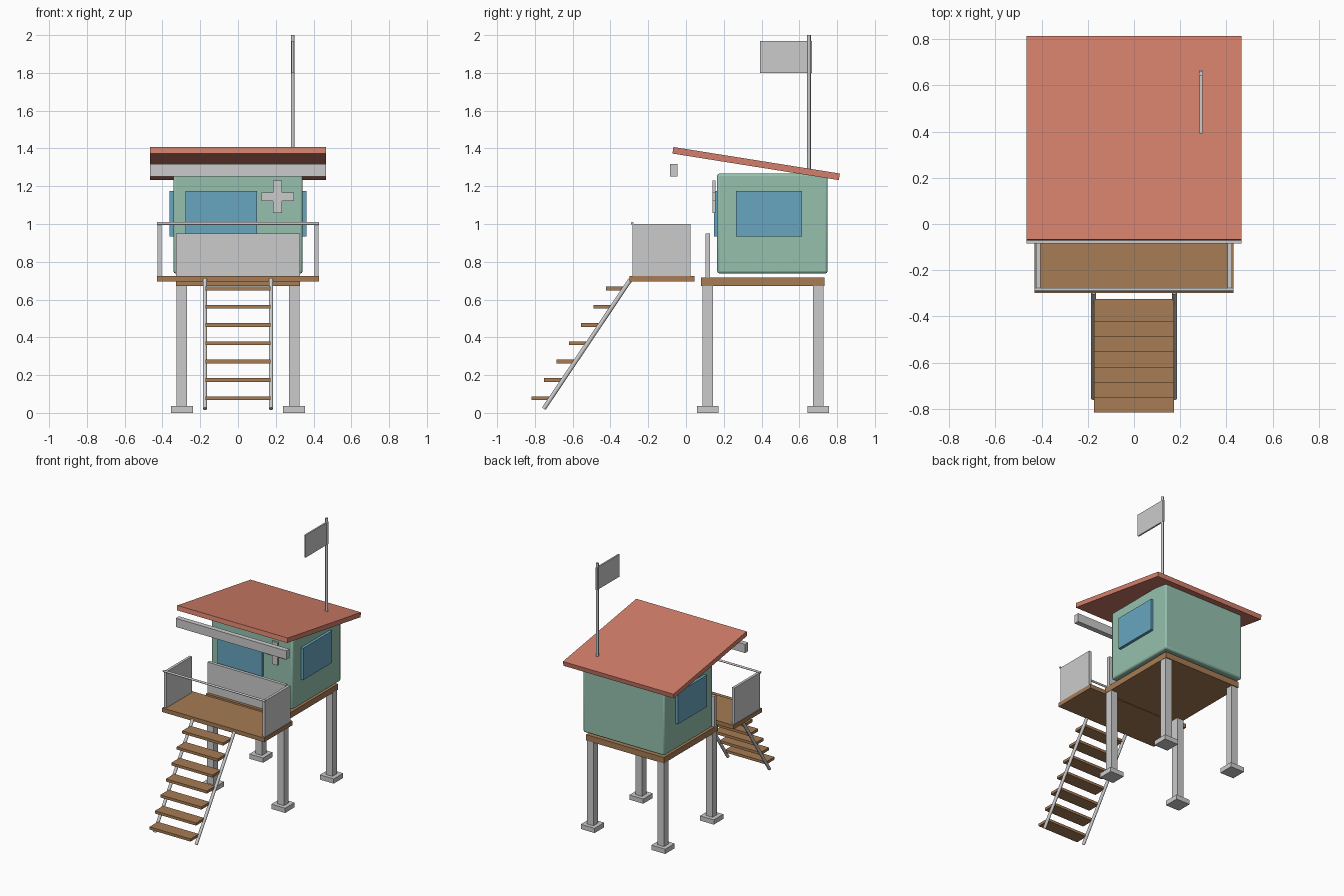
import bpy, bmesh, math
from mathutils import Vector

if "Cube" in bpy.data.objects:
    bpy.data.objects.remove(bpy.data.objects["Cube"])


def material(name, rgb):
    m = bpy.data.materials.new(name)
    m.diffuse_color = (*rgb, 1)
    m.use_nodes = True
    m.node_tree.nodes["Principled BSDF"].inputs["Base Color"].default_value = m.diffuse_color
    return m


ROOF = material("roof_red", (0.65, 0.21, 0.145))
WALL = material("wall_green", (0.30, 0.53, 0.42))
GLASS = material("window_blue", (0.14, 0.38, 0.53))
WOOD = material("wood", (0.38, 0.20, 0.09))


def finish(name, bm, mat=None):
    bmesh.ops.recalc_face_normals(bm, faces=bm.faces[:])
    me = bpy.data.meshes.new(name)
    bm.to_mesh(me)
    bm.free()
    ob = bpy.data.objects.new(name, me)
    bpy.context.collection.objects.link(ob)
    if mat:
        me.materials.append(mat)
    return ob


def box(name, x, y, z, mat=None):
    """Box from (min, max) pairs, with its origin at the centre."""
    bm = bmesh.new()
    bmesh.ops.create_cube(bm, size=1)
    bmesh.ops.scale(bm, vec=(x[1] - x[0], y[1] - y[0], z[1] - z[0]), verts=bm.verts)
    ob = finish(name, bm, mat)
    ob.location = (sum(x) / 2, sum(y) / 2, sum(z) / 2)
    return ob


def smooth(ob, angle=35):
    bpy.ops.object.select_all(action='DESELECT')
    ob.select_set(True)
    bpy.context.view_layer.objects.active = ob
    bpy.ops.object.shade_smooth_by_angle(angle=math.radians(angle))


def rod(name, a, b, r):
    """Round bar between two points."""
    a, b = Vector(a), Vector(b)
    bm = bmesh.new()
    bmesh.ops.create_cone(bm, cap_ends=True, segments=16, radius1=r, radius2=r,
                          depth=(b - a).length)
    ob = finish(name, bm)
    ob.location = (a + b) / 2
    ob.rotation_euler = (b - a).to_track_quat('Z', 'Y').to_euler()
    smooth(ob)
    return ob


# Stilts with foot pads
for s, side in ((-1, "left"), (1, "right")):
    for y, end in ((0.116, "front"), (0.70, "back")):
        x = s * 0.297
        box(f"{end}_{side}_leg", (x - 0.0275, x + 0.0275), (y - 0.0275, y + 0.0275), (0.03, 0.68))
        box(f"{end}_{side}_foot", (x - 0.058, x + 0.058), (y - 0.057, y + 0.057), (0, 0.036))

# Cabin floor and cabin
box("cabin_floor", (-0.327, 0.327), (0.08, 0.734), (0.672, 0.717), WOOD)
cabin = box("cabin", (-0.342, 0.342), (0.165, 0.75), (0.738, 1.267), WALL)
bev = cabin.modifiers.new("soft_edges", 'BEVEL')
bev.width, bev.segments = 0.012, 2
smooth(cabin)

# Windows
box("front_window", (-0.277, 0.10), (0.147, 0.172), (0.934, 1.176), GLASS)
for s, side in ((-1, "left"), (1, "right")):
    x = sorted((s * 0.335, s * 0.363))
    box(f"{side}_window", x, (0.266, 0.614), (0.934, 1.176), GLASS)

# Rescue cross, extruded from its outline
w, h = 0.0235, 0.086
outline = []
for i in range(4):
    a = i * math.pi / 2
    for u, v in ((h, -w), (h, w), (w, w)):
        outline.append((u * math.cos(a) - v * math.sin(a), u * math.sin(a) + v * math.cos(a)))
bm = bmesh.new()
face = bm.faces.new([bm.verts.new((0.21 + u, 0.140, 1.144 + v)) for u, v in outline])
ext = bmesh.ops.extrude_face_region(bm, geom=[face])
bmesh.ops.translate(bm, vec=(0, 0.016, 0),
                    verts=[g for g in ext["geom"] if isinstance(g, bmesh.types.BMVert)])
finish("rescue_cross", bm)

# Sloping roof and sign board under its front edge
roof = box("roof", (-0.465, 0.465), (-0.0745, 0.8175), (1.3025, 1.3375), ROOF)
roof.rotation_euler.x = math.radians(-9.06)
box("sign_board", (-0.465, 0.465), (-0.084, -0.046), (1.251, 1.317))

# Porch deck, side panels, rail and front panel
box("porch_deck", (-0.43, 0.43), (-0.298, 0.044), (0.695, 0.726), WOOD)
for s, side in ((-1, "left"), (1, "right")):
    x = sorted((s * 0.405, s * 0.425))
    box(f"porch_{side}_panel", x, (-0.282, 0.025), (0.72, 1.001))
rod("porch_rail", (-0.43, -0.284, 1.003), (0.43, -0.284, 1.003), 0.0075)
box("front_panel", (-0.327, 0.327), (0.102, 0.126), (0.712, 0.949))

# Stairs
for s, side in ((-1, "left"), (1, "right")):
    rod(f"stair_{side}_stringer", (s * 0.175, -0.753, 0.022), (s * 0.175, -0.294, 0.706), 0.0115)
for i in range(7):
    y, z = -0.817 + 0.0655 * i, 0.078 + 0.0967 * i
    box(f"stair_step_{i + 1}", (-0.173, 0.173), (y, y + 0.10), (z - 0.010, z + 0.010), WOOD)

# Flag
rod("flag_pole", (0.29, 0.651, 1.26), (0.29, 0.651, 2.0), 0.0098)
box("flag", (0.284, 0.296), (0.391, 0.666), (1.80, 1.97))
